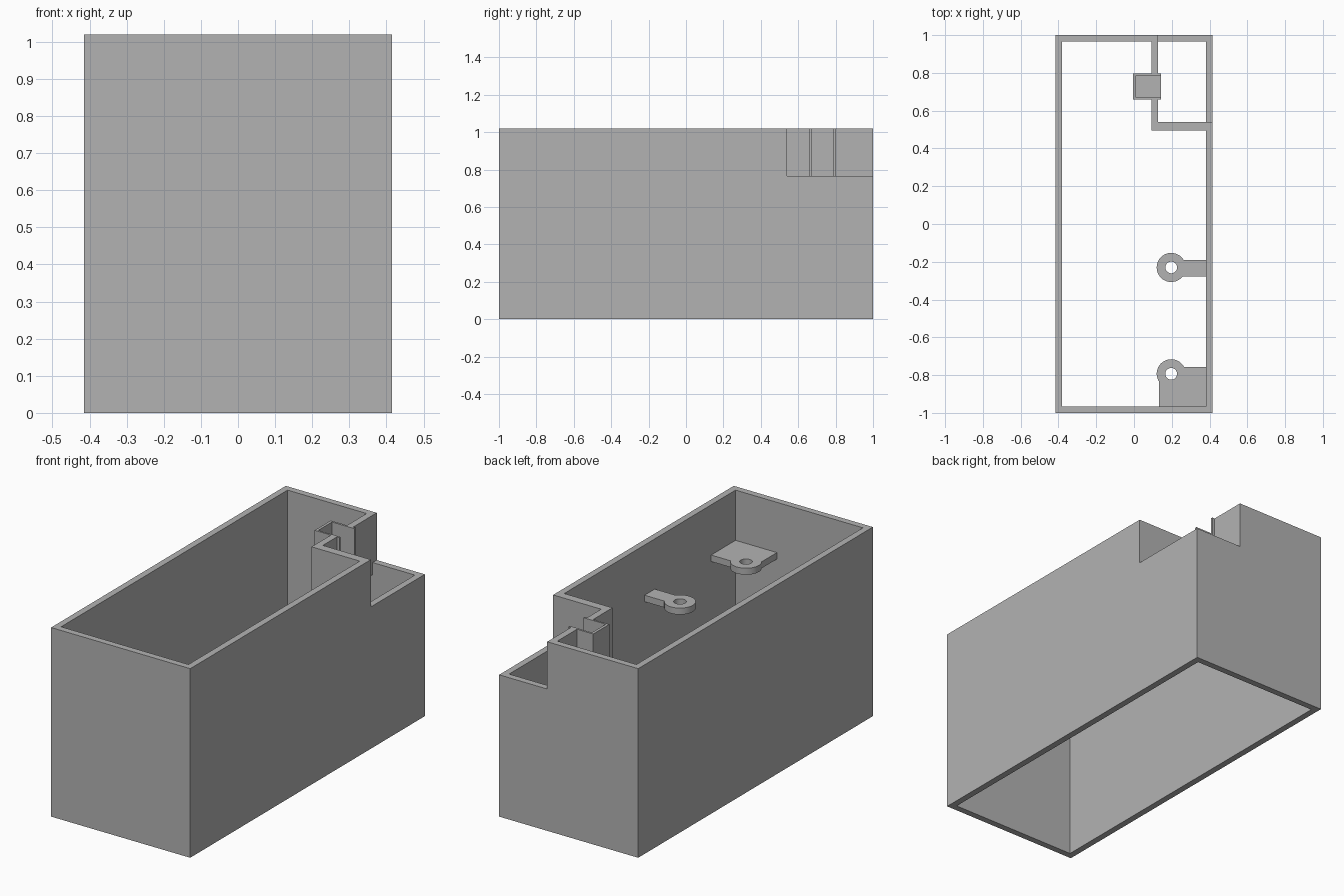
import bpy

if "Cube" in bpy.data.objects:
    bpy.data.objects.remove(bpy.data.objects["Cube"], do_unlink=True)

grey = bpy.data.materials.new("plain_grey")
grey.use_nodes = True
grey.diffuse_color = (0.45, 0.45, 0.45, 1)
grey.node_tree.nodes["Principled BSDF"].inputs["Base Color"].default_value = (0.45, 0.45, 0.45, 1)


def finish(name):
    ob = bpy.context.object
    ob.name = ob.data.name = name
    bpy.ops.object.transform_apply(location=True, rotation=True, scale=True)
    ob.data.materials.append(grey)
    return ob


def box(name, x, y, z):
    """Box spanning the given (low, high) ranges."""
    spans = (x, y, z)
    bpy.ops.mesh.primitive_cube_add(size=1, location=[(a + b) / 2 for a, b in spans])
    bpy.context.object.scale = [b - a for a, b in spans]
    return finish(name)


def disc(name, centre, radius, z):
    bpy.ops.mesh.primitive_cylinder_add(
        vertices=40, radius=radius, depth=z[1] - z[0],
        location=(centre[0], centre[1], (z[0] + z[1]) / 2))
    return finish(name)


def combine(target, tool, operation):
    """Apply a boolean and discard the tool."""
    tool.hide_render = True
    mod = target.modifiers.new(operation, "BOOLEAN")
    mod.operation, mod.object, mod.solver = operation, tool, "EXACT"
    bpy.context.view_layer.objects.active = target
    bpy.ops.object.modifier_apply(modifier=mod.name)
    bpy.data.objects.remove(tool, do_unlink=True)


HALF_W, TOP, WALL = 0.415, 1.02, 0.035
IN_X, IN_Y = HALF_W - WALL, 1 - WALL
NOTCH_X, NOTCH_Y, NOTCH_Z = 0.128, 0.54, 0.765
LOW = 0.70

# Open sleeve with a notched rear corner
shell = box("shell", (-HALF_W, HALF_W), (-1, 1), (0, TOP))
combine(shell, box("bore", (-IN_X, IN_X), (-IN_Y, IN_Y), (-1, 2)), "DIFFERENCE")
combine(shell, box("notch", (NOTCH_X, 1), (NOTCH_Y, 2), (NOTCH_Z, 2)), "DIFFERENCE")

# Partition around the notch, with an open-sided pocket
partition = box("notch_partition", (0.092, NOTCH_X), (0.495, IN_Y), (LOW, TOP))
combine(partition, box("cross_wall", (0.092, IN_X), (0.495, NOTCH_Y), (LOW, TOP)), "UNION")
combine(partition, box("pocket", (-0.005, 0.143), (0.66, 0.798), (LOW, TOP)), "UNION")
combine(partition, box("slot", (0.01, 1), (0.67, 0.787), (LOW + WALL, 2)), "DIFFERENCE")


# Screw lugs on the side wall
def lug(name, centre_y, x_start, y_span):
    z = (0.714, 0.749)
    centre = (0.197, centre_y)
    ob = disc(name, centre, 0.077, z)
    combine(ob, box("arm", (x_start, IN_X), y_span, z), "UNION")
    combine(ob, disc("screw_hole", centre, 0.031, (0.5, 1)), "DIFFERENCE")


lug("middle_screw_lug", -0.23, 0.21, (-0.277, -0.19))
lug("front_screw_lug", -0.793, 0.133, (-IN_Y, -0.793))
lug_strip = box("front_lug_edge", (0.26, IN_X), (-0.793, -0.757), (0.714, 0.749))
combine(bpy.data.objects["front_screw_lug"], lug_strip, "UNION")

# Smooth round edges while keeping corners sharp
bpy.ops.object.select_all(action="DESELECT")
for ob in bpy.data.objects:
    if ob.name.endswith("screw_lug"):
        ob.select_set(True)
        bpy.context.view_layer.objects.active = ob
bpy.ops.object.shade_smooth_by_angle()
